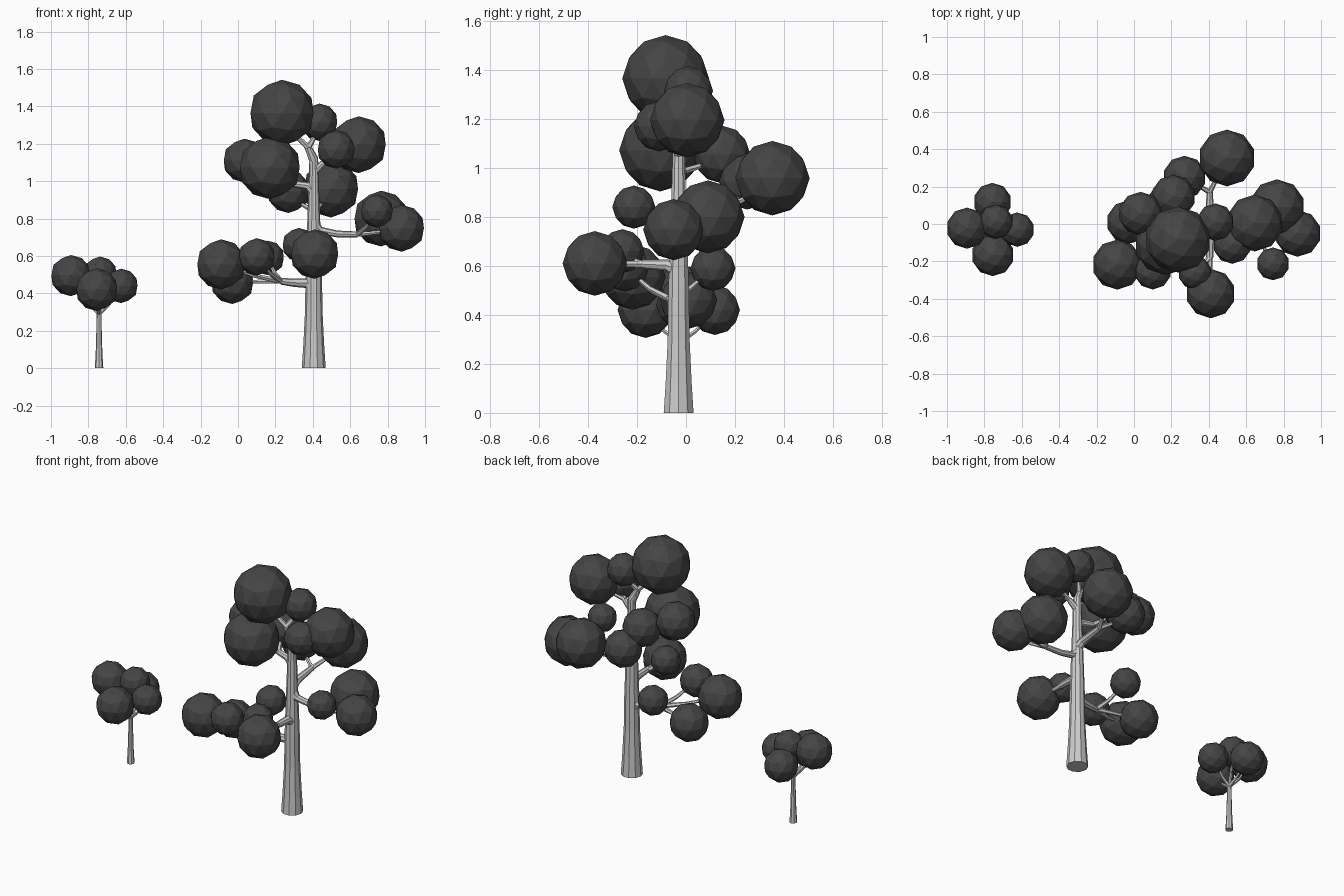
import bpy, bmesh
from mathutils import Vector

if "Cube" in bpy.data.objects:
    bpy.data.objects.remove(bpy.data.objects["Cube"])

leaf_mat = bpy.data.materials.new("dark_foliage")
leaf_mat.diffuse_color = (0.06, 0.06, 0.06, 1)
leaf_mat.use_nodes = True
leaf_mat.node_tree.nodes["Principled BSDF"].inputs["Base Color"].default_value = leaf_mat.diffuse_color


def add_object(name, mesh):
    ob = bpy.data.objects.new(name, mesh)
    bpy.context.collection.objects.link(ob)
    return ob


def foliage(name, balls):
    """Low-poly leaf balls given as (x, y, z, radius)."""
    for i, (x, y, z, r) in enumerate(balls, 1):
        bm = bmesh.new()
        bmesh.ops.create_icosphere(bm, subdivisions=2, radius=r)
        me = bpy.data.meshes.new(f"{name}_{i}")
        bm.to_mesh(me)
        bm.free()
        me.materials.append(leaf_mat)
        add_object(me.name, me).location = (x, y, z)


def limb(name, pts, sides=6):
    """Tapered faceted tube through (x, y, z, radius) points."""
    cu = bpy.data.curves.new(name + "_path", 'CURVE')
    cu.dimensions = '3D'
    cu.bevel_depth = 1.0
    cu.bevel_resolution = (sides - 4) // 2
    cu.use_fill_caps = True
    sp = cu.splines.new('POLY')
    sp.points.add(len(pts) - 1)
    for p, (x, y, z, r) in zip(sp.points, pts):
        p.co = (x, y, z, 1)
        p.radius = r
    sp.use_smooth = False
    tmp = add_object(name + "_path", cu)
    bpy.context.view_layer.update()
    dg = bpy.context.evaluated_depsgraph_get()
    me = bpy.data.meshes.new_from_object(tmp.evaluated_get(dg))
    bpy.data.objects.remove(tmp)
    me.shade_flat()
    add_object(name, me)


def twigs(name, fork, r, balls, bend=0.45):
    """Thin twigs from a fork to the middle of each listed ball."""
    f = Vector(fork)
    for i, b in enumerate(balls, 1):
        end = Vector(b[:3])
        mid = f.lerp(end, bend)
        mid.z -= 0.12 * (end.z - f.z)
        limb(f"{name}_twig_{i}", [(*f, r), (*mid, r * 0.75), (*end, r * 0.4)])


# Large tree foliage, grouped by the branch that carries it
top_left = [(.235, -.083, 1.365, .177), (.435, .01, 1.315, .1)]
top_right = [(.645, .005, 1.195, .152), (.525, -.11, 1.17, .103)]
upper_left = [(.17, -.105, 1.072, .168), (.035, .055, 1.11, .117), (.21, .145, 1.055, .118)]
back = [(.497, .353, .958, .152), (.27, .25, .945, .115)]
right = [(.765, .09, .8, .149), (.875, -.05, .748, .125), (.743, -.213, .84, .088)]
front = [(.41, -.372, .61, .132), (.325, -.26, .66, .09)]
lower_left = [(-.09, -.217, .555, .134), (.1, -.25, .595, .1),
              (-.03, .01, .46, .117), (.157, .11, .59, .092)]
for n, g in [("top_left", top_left), ("top_right", top_right), ("upper_left", upper_left),
             ("back", back), ("right", right), ("front", front), ("lower_left", lower_left)]:
    foliage(n + "_foliage", g)

# Large tree trunk
limb("large_trunk", [(.405, -.03, 0, .064), (.405, -.03, .12, .056), (.405, -.03, .3, .047),
                     (.405, -.03, .5, .044), (.405, -.03, .75, .036), (.405, -.03, .95, .029),
                     (.405, -.03, 1.12, .024), (.375, -.045, 1.18, .019)], 10)

# Large tree branches: path from the trunk, then twigs from its end
branches = {
    "top_left": ([(.405, -.03, 1.1, .022), (.375, -.045, 1.18, .02)], top_left),
    "top_right": ([(.405, -.03, 1.05, .022), (.46, -.035, 1.1, .016)], top_right),
    "upper_left": ([(.405, -.03, .94, .027), (.375, -.03, .975, .022), (.3, -.015, .985, .018)], upper_left),
    "back": ([(.405, -.03, .79, .03), (.405, .02, .82, .024), (.405, .17, .84, .017)], back),
    "right": ([(.405, -.03, .77, .033), (.44, -.03, .735, .022), (.53, -.03, .718, .018),
               (.64, -.03, .715, .016)], right),
    "front": ([(.405, -.03, .58, .035), (.405, -.08, .603, .024), (.405, -.18, .607, .019)], front),
    "lower_left": ([(.405, -.03, .42, .038), (.37, -.035, .455, .028), (.29, -.05, .458, .022),
                    (.23, -.065, .465, .018)], lower_left),
}
for n, (path, balls) in branches.items():
    limb(n + "_branch", path, 8)
    twigs(n, path[-1][:3], path[-1][3] * 0.85, balls)

# Small tree
small = [(-.893, -.022, .495, .11), (-.738, .012, .505, .092), (-.757, .118, .42, .102),
         (-.755, -.165, .42, .114), (-.625, -.03, .44, .092)]
foliage("small_tree_foliage", small)
limb("small_trunk", [(-.743, -.025, 0, .023), (-.743, -.025, .08, .018),
                     (-.743, -.025, .22, .014), (-.743, -.025, .31, .013)], 8)
twigs("small_tree", (-.743, -.025, .29), .011, small)
